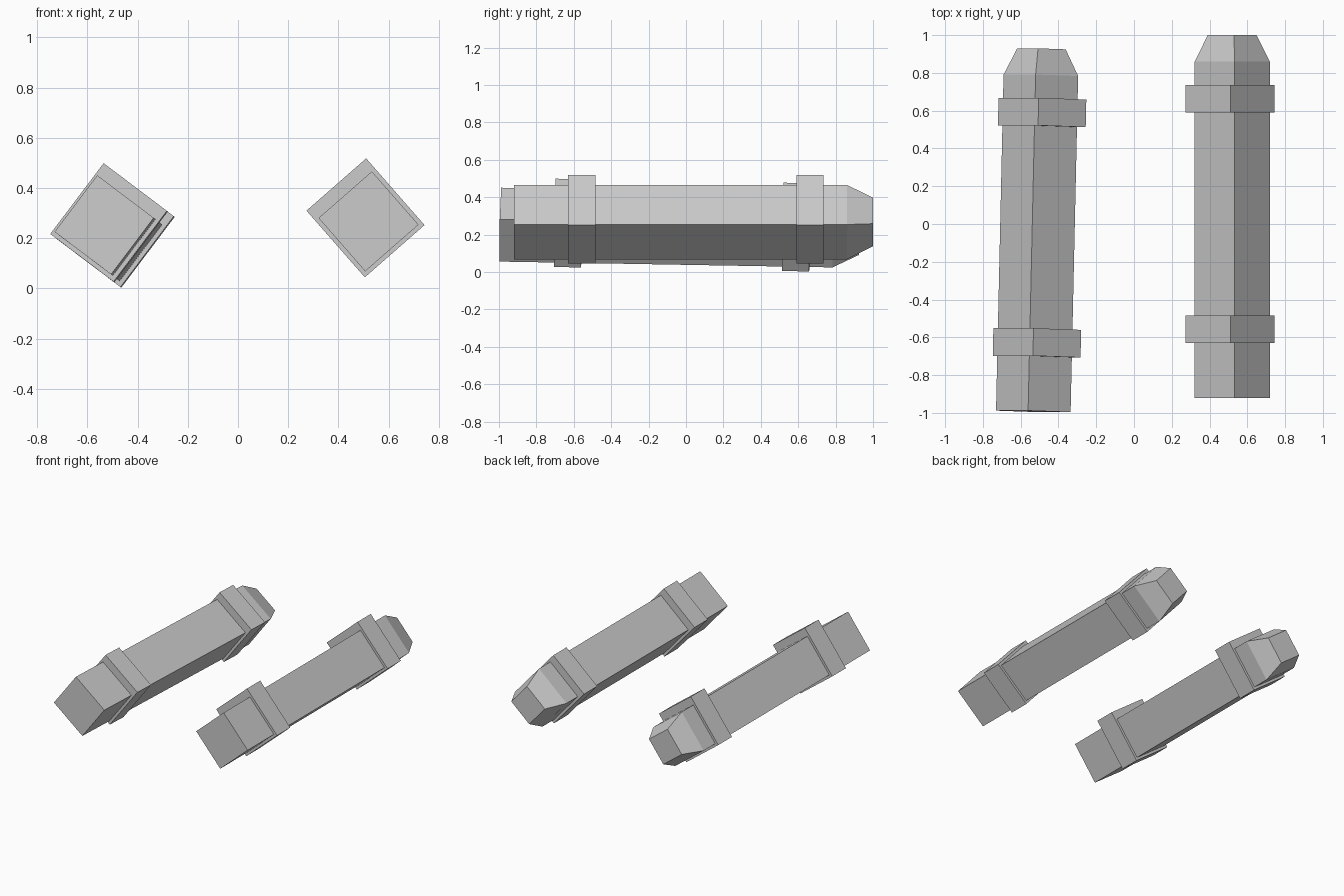
import bpy, bmesh
from math import radians
from mathutils import Matrix, Vector

if "Cube" in bpy.data.objects:
    bpy.data.objects.remove(bpy.data.objects["Cube"])

HALF = 0.141      # half width of the square body
BAND = 0.158      # half width of the bands


def loft(name, sections, matrix):
    """Closed rectangular loft; each section is (y, half_width, z_low, z_high)."""
    bm = bmesh.new()
    rings = []
    for y, w, lo, hi in sections:
        rings.append([bm.verts.new(p) for p in
                      ((-w, y, lo), (w, y, lo), (w, y, hi), (-w, y, hi))])
    for a, b in zip(rings, rings[1:]):
        for i in range(4):
            j = (i + 1) % 4
            bm.faces.new((a[i], a[j], b[j], b[i]))
    bm.faces.new(rings[0])
    bm.faces.new(rings[-1])
    bmesh.ops.recalc_face_normals(bm, faces=bm.faces)
    mesh = bpy.data.meshes.new(name)
    bm.to_mesh(mesh)
    bm.free()
    obj = bpy.data.objects.new(name, mesh)
    bpy.context.collection.objects.link(obj)
    obj.matrix_world = matrix


def pod(side, origin, roll, yaw=0.0, pitch=0.0):
    m = (Matrix.Translation(Vector(origin)) @ Matrix.Rotation(yaw, 4, 'Z')
         @ Matrix.Rotation(pitch, 4, 'X') @ Matrix.Rotation(radians(roll), 4, 'Y'))
    tip = HALF * 0.65
    # square body with tapered nose
    loft(side + "_body", [(0, HALF, -HALF, HALF), (1.78, HALF, -HALF, HALF),
                          (1.92, tip, -tip, tip)], m)
    # two bands, thicker on the upper inner or outer face
    for label, y in (("front", 0.29), ("rear", 1.51)):
        loft(f"{side}_{label}_band", [(y, BAND, -BAND, 0.195),
                                      (y + 0.146, BAND, -BAND, 0.195)], m)


pod("right", (0.52, -0.92, 0.267), -41.2)
pod("left", (-0.533, -0.992, 0.253), 37.0, yaw=-0.0224, pitch=-0.0175)
